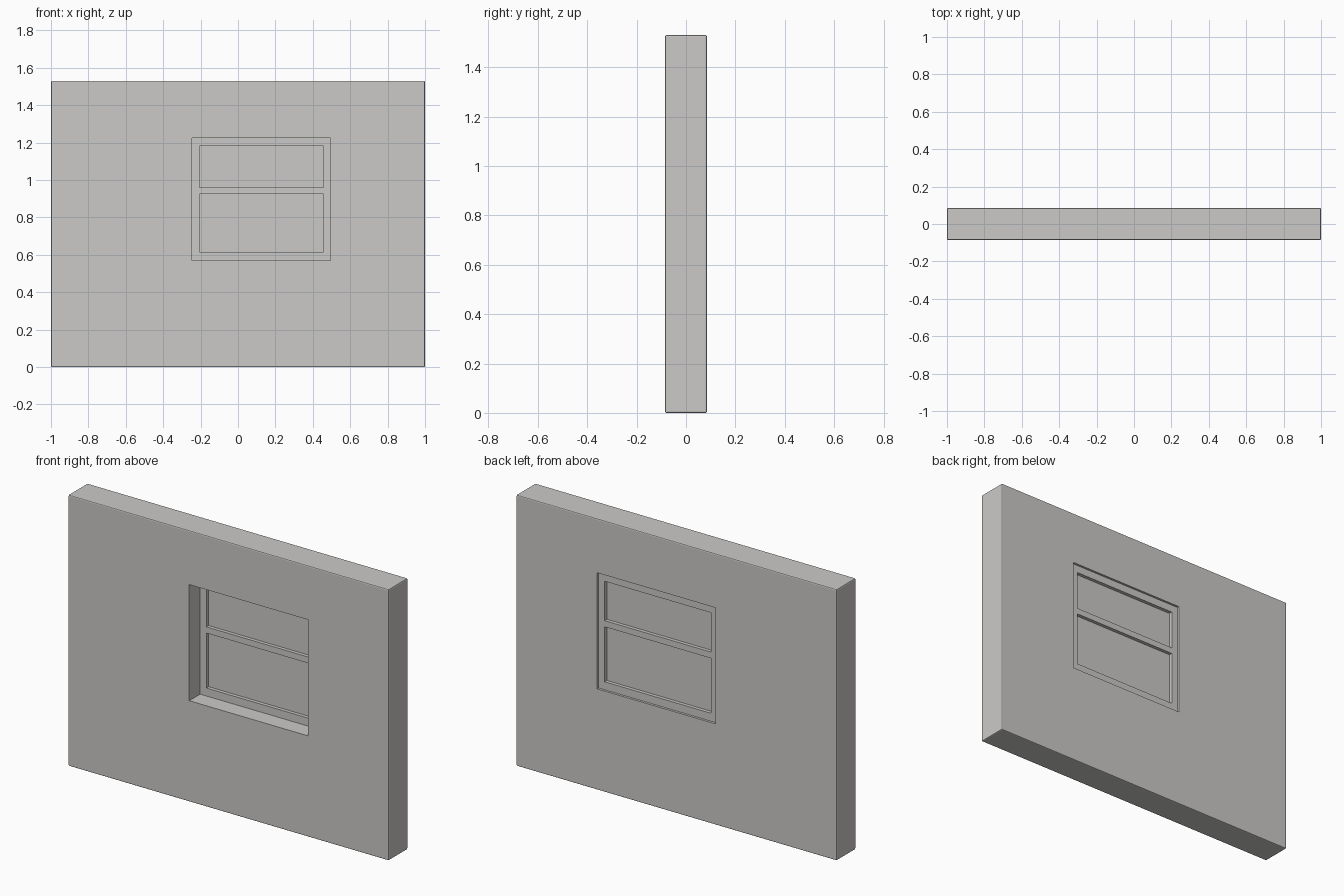
import bpy

if "Cube" in bpy.data.objects:
    bpy.data.objects.remove(bpy.data.objects["Cube"])

# One flat warm grey for everything
grey = bpy.data.materials.new("warm_grey")
grey.diffuse_color = (0.60, 0.59, 0.575, 1)
grey.use_nodes = True
grey.node_tree.nodes["Principled BSDF"].inputs["Base Color"].default_value = grey.diffuse_color

# Main measurements
TOP, HALF_DEPTH = 1.53, 0.085
WX0, WX1, WZ0, WZ1 = -0.245, 0.495, 0.57, 1.225   # window opening
PX0, PX1 = -0.205, 0.457                          # pane sides
FY0, FY1 = 0.012, 0.072                           # frame depth range


def box(name, x0, x1, y0, y1, z0, z1):
    """Axis-aligned box given by its limits."""
    bpy.ops.mesh.primitive_cube_add(size=1)
    ob = bpy.context.object
    ob.name = name
    ob.location = ((x0 + x1) / 2, (y0 + y1) / 2, (z0 + z1) / 2)
    ob.scale = (x1 - x0, y1 - y0, z1 - z0)
    bpy.ops.object.transform_apply(location=True, rotation=False, scale=True)
    ob.data.materials.append(grey)
    return ob


# Wall slab with softened outer edges and a window opening
wall = box("wall", -1, 1, -HALF_DEPTH, HALF_DEPTH, 0, TOP)
bevel = wall.modifiers.new("soft_edges", 'BEVEL')
bevel.width, bevel.segments = 0.006, 2
cutter = box("opening_cutter", WX0, WX1, -0.2, 0.2, WZ0, WZ1)
cut = wall.modifiers.new("opening", 'BOOLEAN')
cut.operation, cut.solver, cut.object = 'DIFFERENCE', 'EXACT', cutter
bpy.context.view_layer.objects.active = wall
for m in ("soft_edges", "opening"):
    bpy.ops.object.modifier_apply(modifier=m)
bpy.data.objects.remove(cutter)

# Window frame: two stiles and three rails
box("left_stile", WX0, PX0, FY0, FY1, WZ0, WZ1)
box("right_stile", PX1, WX1, FY0, FY1, WZ0, WZ1)
for name, z0, z1 in (("bottom_rail", WZ0, 0.615),
                     ("middle_rail", 0.925, 0.96),
                     ("top_rail", 1.182, WZ1)):
    box(name, PX0, PX1, FY0, FY1, z0, z1)

# Panes set back from both frame faces
for name, z0, z1 in (("lower_pane", 0.615, 0.925), ("upper_pane", 0.96, 1.182)):
    box(name, PX0, PX1, 0.032, 0.052, z0, z1)
